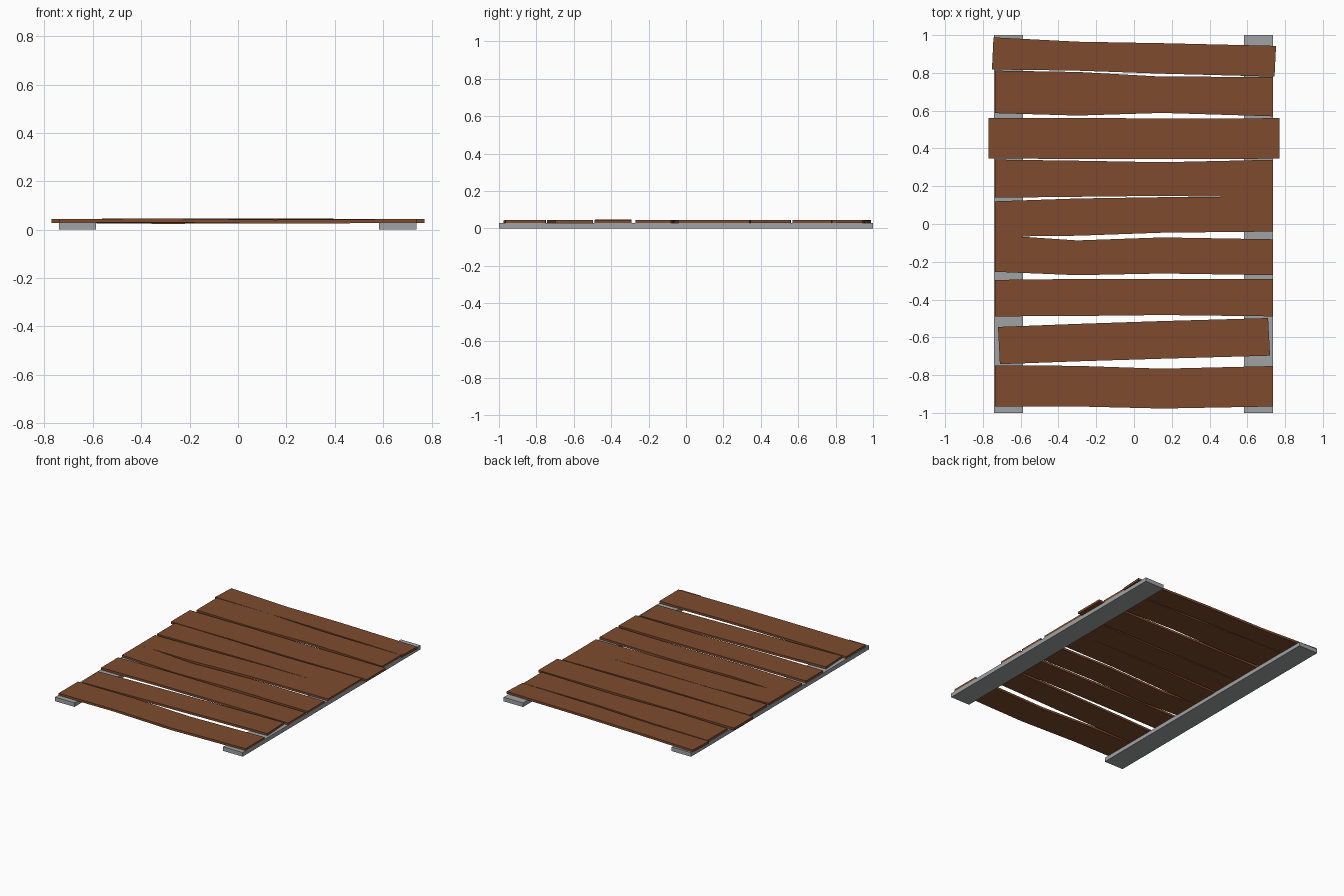
import bpy, bmesh

def material(name, rgb):
    m = bpy.data.materials.new(name)
    m.diffuse_color = (*rgb, 1)
    return m

wood = material("brown wood", (0.21, 0.072, 0.027))
metal = material("grey rail", (0.35, 0.36, 0.37))

def loft(name, sections, mat):
    """Skin a row of rectangular sections: (x_front, x_back, y_front, y_back, z_low, z_high)."""
    bm = bmesh.new()
    rings = []
    for xf, xb, yf, yb, z0, z1 in sections:
        rings.append([bm.verts.new(p) for p in
                      ((xf, yf, z0), (xb, yb, z0), (xb, yb, z1), (xf, yf, z1))])
    for a, b in zip(rings, rings[1:]):
        for i in range(4):
            j = (i + 1) % 4
            bm.faces.new((a[i], a[j], b[j], b[i]))
    bm.faces.new(rings[0])
    bm.faces.new(rings[-1])
    bmesh.ops.recalc_face_normals(bm, faces=bm.faces)
    me = bpy.data.meshes.new(name)
    bm.to_mesh(me)
    bm.free()
    me.materials.append(mat)
    ob = bpy.data.objects.new(name, me)
    bpy.context.collection.objects.link(ob)

# Two flat rails under the plank ends
for side, x0, x1 in (("left", -0.74, -0.587), ("right", 0.583, 0.737)):
    loft(side + "_rail", [(x0, x0, -1, 1, 0, 0.029), (x1, x1, -1, 1, 0, 0.029)], metal)

# Planks: half length, front and back edge y at four stations, height offsets of the inner stations
planks = [
    (0.737, (-0.965, -0.966, -0.977, -0.966), (-0.748, -0.751, -0.766, -0.752), (0.002, -0.003)),
    (0.715, (-0.742, -0.727, -0.713, -0.697), (-0.545, -0.529, -0.514, -0.498), (0, 0)),
    (0.737, (-0.489, -0.487, -0.482, -0.489), (-0.296, -0.291, -0.292, -0.292), (0.003, 0)),
    (0.737, (-0.253, -0.271, -0.262, -0.271), (-0.058, -0.087, -0.071, -0.081), (-0.004, -0.001)),
    (0.737, (-0.067, -0.062, -0.046, -0.040), (0.120, 0.135, 0.142, 0.145), (-0.003, 0.001)),
    (0.737, (0.139, 0.144, 0.149, 0.140), (0.341, 0.335, 0.327, 0.340), (0.002, 0.001)),
    (0.771, (0.346, 0.345, 0.343, 0.346), (0.560, 0.561, 0.559, 0.560), (0.001, 0)),
    (0.737, (0.587, 0.574, 0.588, 0.570), (0.812, 0.805, 0.780, 0.779), (0.002, 0.002)),
    (0.748, (0.818, 0.812, 0.796, 0.780), (0.988, 0.965, 0.957, 0.943), (-0.002, 0.002)),
]
for n, (half, front, back, dz) in enumerate(planks, 1):
    xs = (-half, -0.30, 0.15, half)
    heights = (0, dz[0], dz[1], 0)
    # skew the cut ends of tilted planks
    skew = {2: 0.005, 9: -0.004}.get(n, 0)
    sections = []
    for x, yf, yb, h in zip(xs, front, back, heights):
        sections.append((x + skew, x - skew, yf, yb, 0.028 + h, 0.044 + h))
    loft("plank_%d" % n, sections, wood)
